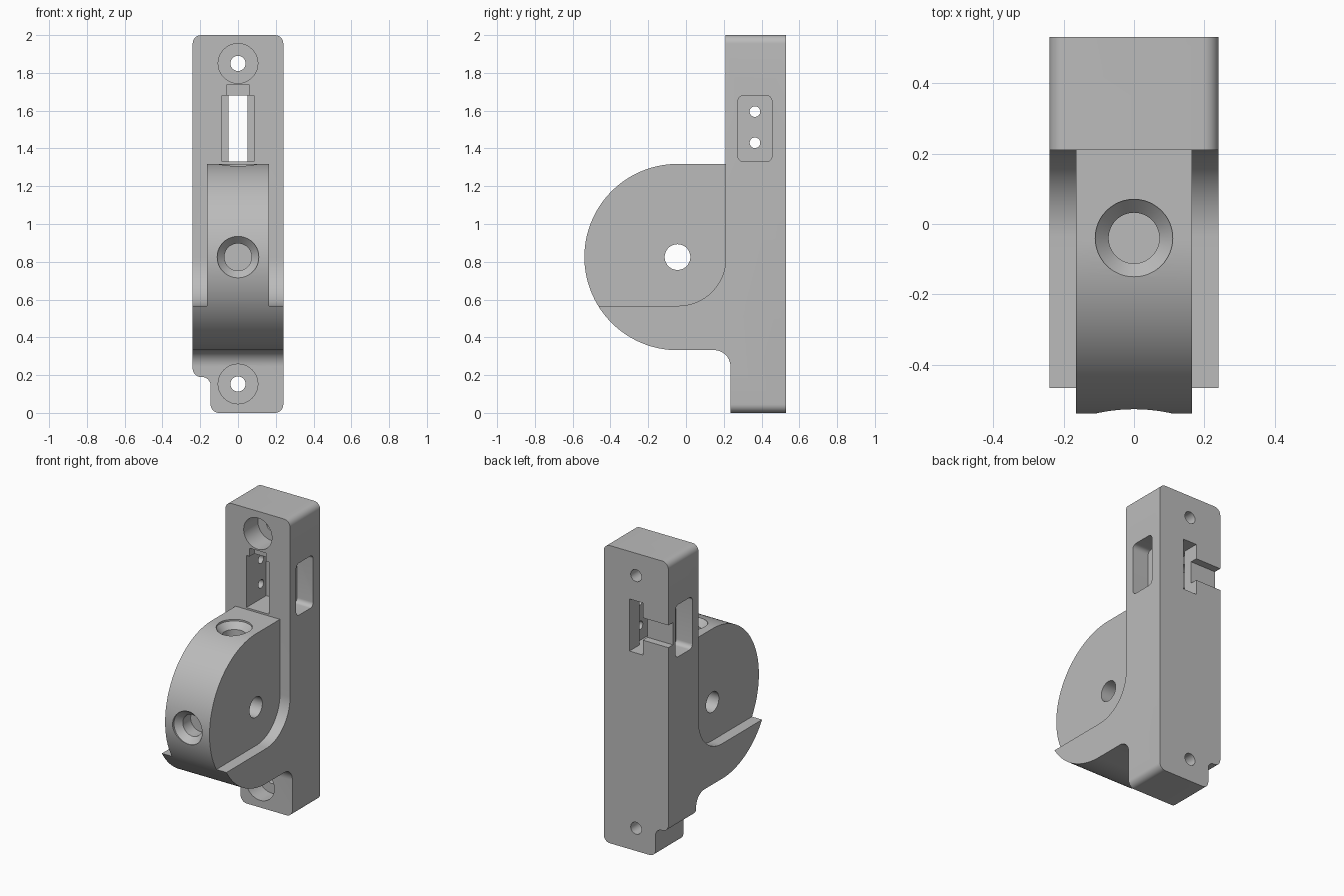
import bpy
import bmesh
from math import cos, sin, pi, radians
from mathutils import Vector

if "Cube" in bpy.data.objects:
    bpy.data.objects.remove(bpy.data.objects["Cube"], do_unlink=True)

grey = bpy.data.materials.new("plain_grey")
grey.use_nodes = True
grey.diffuse_color = (0.5, 0.5, 0.5, 1)
grey.node_tree.nodes["Principled BSDF"].inputs["Base Color"].default_value = grey.diffuse_color


def arc(cu, cv, r, start, end, steps=16):
    angles = [radians(start + (end - start) * i / steps) for i in range(steps + 1)]
    return [(cu + r * cos(a), cv + r * sin(a)) for a in angles]


def circle(steps=48):
    return [(cos(2 * pi * i / steps), sin(2 * pi * i / steps)) for i in range(steps)]


def rounded(corners, r, steps=8):
    """Round every right-angled corner of an outline."""
    out = []
    for i, c in enumerate(corners):
        p = Vector(c)
        a = (Vector(corners[i - 1]) - p).normalized() * r
        b = (Vector(corners[(i + 1) % len(corners)]) - p).normalized() * r
        for k in range(steps + 1):
            t = k / steps * pi / 2
            q = p + a * (1 - sin(t)) + b * (1 - cos(t))
            out.append((q.x, q.y))
    return out


def rect(u0, u1, v0, v1):
    return [(u0, v0), (u1, v0), (u1, v1), (u0, v1)]


def loft(name, outline, axis, stations, centre=(0, 0)):
    """Stack scaled copies of an outline along an axis; stations are (distance, scale)."""
    place = {"X": lambda u, v, d: (d, u, v),
             "Y": lambda u, v, d: (u, d, v),
             "Z": lambda u, v, d: (u, v, d)}[axis]
    bm = bmesh.new()
    rings = [[bm.verts.new(place(centre[0] + u * s, centre[1] + v * s, d)) for u, v in outline]
             for d, s in stations]
    n = len(outline)
    for lower, upper in zip(rings, rings[1:]):
        for i in range(n):
            j = (i + 1) % n
            bm.faces.new((lower[i], lower[j], upper[j], upper[i]))
    bm.faces.new(rings[0])
    bm.faces.new(rings[-1])
    bmesh.ops.recalc_face_normals(bm, faces=bm.faces)
    mesh = bpy.data.meshes.new(name)
    bm.to_mesh(mesh)
    bm.free()
    mesh.materials.append(grey)
    obj = bpy.data.objects.new(name, mesh)
    bpy.context.collection.objects.link(obj)
    return obj


def prism(name, outline, axis, a, b):
    return loft(name, outline, axis, [(a, 1), (b, 1)])


def hole(name, axis, centre, r, a, b):
    return loft(name, circle(), axis, [(a, r), (b, r)], centre)


def combine(obj, other, operation):
    other.hide_render = True
    mod = obj.modifiers.new(other.name, "BOOLEAN")
    mod.operation, mod.solver, mod.object = operation, "EXACT", other
    bpy.context.view_layer.objects.active = obj
    bpy.ops.object.modifier_apply(modifier=mod.name)
    bpy.data.objects.remove(other, do_unlink=True)


# Side outline of the upright and the wide curved cradle
AXLE = (-0.045, 0.825)
R = 0.493
LIP = 211.6
side = [(0.53, 0), (0.53, 2), (0.21, 2)]
side += arc(-0.04, 0.817, 0.25, 0, -90, 24)
side += arc(*AXLE, R, LIP, 270, 28)
side += arc(0.15, 0.247, 0.085, 90, 0)
side += [(0.235, 0)]
bracket = prism("bracket", side, "X", -0.24, 0.24)

# Front outline with rounded corners and the stepped foot
front = rounded([(-0.145, 0), (0.24, 0), (0.24, 2), (-0.24, 2), (-0.24, 0.19), (-0.145, 0.19)], 0.045)
combine(bracket, prism("front_outline", front, "Y", -1, 1), "INTERSECT")

# Narrow round core between the cheeks
core = [(0.3, 0.5), (0.3, AXLE[1] + R)] + arc(*AXLE, R, 90, LIP, 60) + [(-0.2, 0.5)]
combine(bracket, prism("round_core", core, "X", -0.165, 0.165), "UNION")

cutters = []

# Counterbored mounting holes
for z in (0.153, 1.85):
    cutters.append(hole("mount_hole", "Y", (0, z), 0.04, 0.1, 0.7))
    cutters.append(hole("counterbore", "Y", (0, z), 0.105, 0.1 if z > 1 else 0.0, 0.36))

# Stepped window: front pocket, through slot, top relief, back channel
cutters += [
    prism("front_pocket", rect(-0.085, 0.085, 1.33, 1.68), "Y", 0.1, 0.42),
    prism("through_slot", rect(-0.05, 0.05, 1.33, 1.68), "Y", 0.35, 0.7),
    prism("top_relief", rect(-0.06, 0.06, 1.6, 1.735), "Y", 0.1, 0.26),
    prism("back_channel", rect(-0.4, 0.0, 1.43, 1.58), "Y", 0.48, 0.7),
]

# Rounded side pockets and the pin holes joining them
pocket = rounded(rect(0.275, 0.455, 1.33, 1.68), 0.03)
for s in (-1, 1):
    cutters.append(prism("side_pocket", pocket, "X", s * 0.12, s * 0.4))
for z in (1.43, 1.595):
    cutters.append(hole("pin_hole", "X", (0.365, z), 0.028, -0.4, 0.4))

# Axle hole and the two countersunk sockets
cutters.append(hole("axle_hole", "X", AXLE, 0.068, -0.4, 0.4))
cutters.append(loft("front_socket", circle(), "Y",
                    [(-0.7, 0.11), (-0.523, 0.11), (-0.483, 0.072), (-0.4, 0.072)], (0, AXLE[1])))
cutters.append(loft("top_socket", circle(), "Z",
                    [(1.5, 0.11), (1.307, 0.11), (1.267, 0.072), (1.19, 0.072)], (0, -0.04)))

for c in cutters:
    combine(bracket, c, "DIFFERENCE")

# Smooth curved faces, keep machined edges crisp
bpy.ops.object.select_all(action="DESELECT")
bracket.select_set(True)
bpy.context.view_layer.objects.active = bracket
bpy.ops.object.shade_smooth_by_angle(angle=radians(25))
